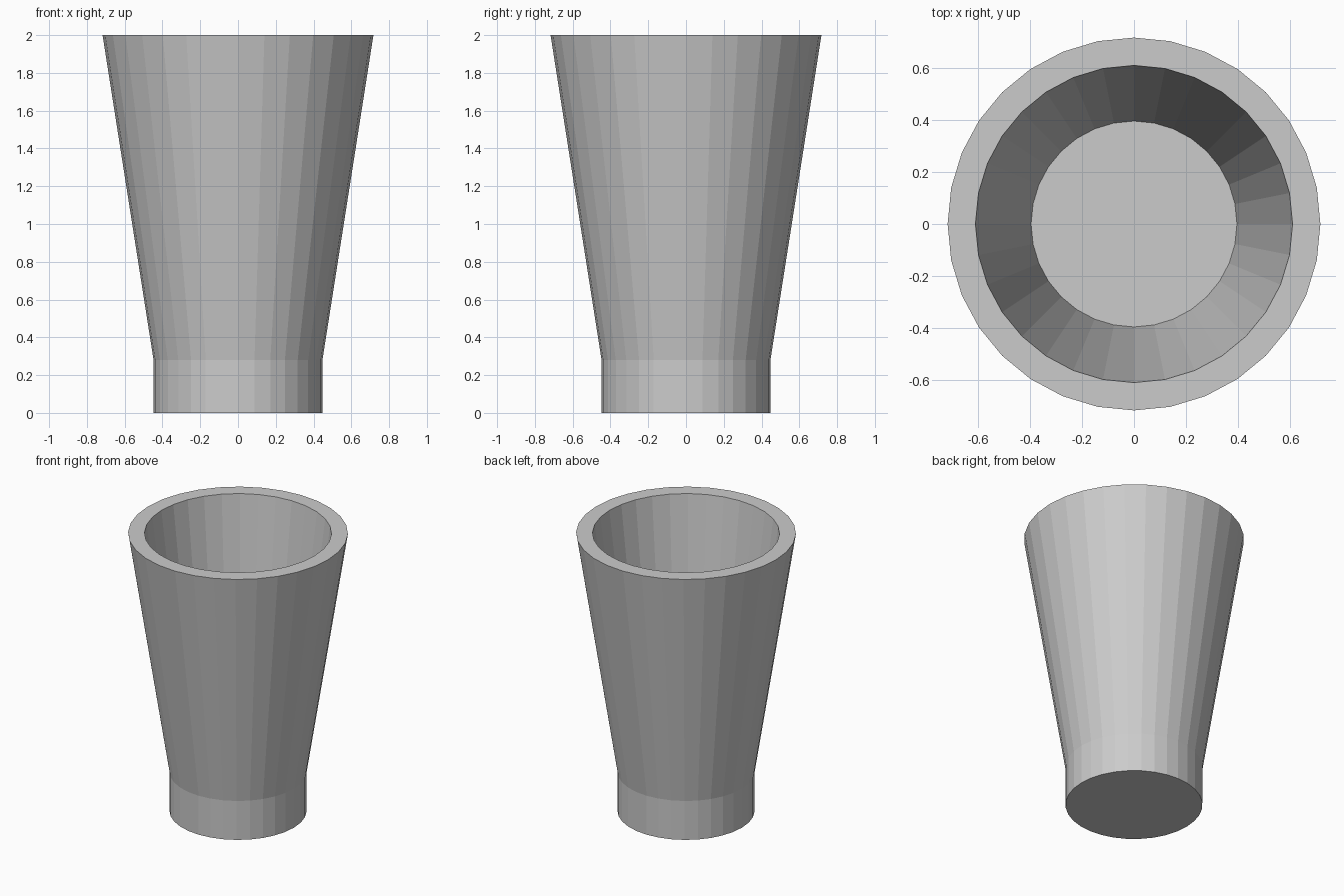
import bpy, bmesh
from math import cos, sin, tau

if "Cube" in bpy.data.objects:
    bpy.data.objects.remove(bpy.data.objects["Cube"])

SIDES = 32


def lathe(name, profile):
    """Spin a (radius, z) profile around z, capping both ends."""
    bm = bmesh.new()
    rings = [[bm.verts.new((r * cos(tau * i / SIDES), r * sin(tau * i / SIDES), z))
              for i in range(SIDES)] for r, z in profile]
    for low, high in zip(rings, rings[1:]):
        for i in range(SIDES):
            j = (i + 1) % SIDES
            bm.faces.new((low[i], low[j], high[j], high[i]))
    bm.faces.new(rings[0][::-1])
    bm.faces.new(rings[-1])
    bmesh.ops.recalc_face_normals(bm, faces=bm.faces)
    mesh = bpy.data.meshes.new(name)
    bm.to_mesh(mesh)
    bm.free()
    obj = bpy.data.objects.new(name, mesh)
    bpy.context.collection.objects.link(obj)
    return obj


# Cup: straight foot, flared wall, flat rim, tapered inside, flat floor
lathe("cup", [(0.447, 0), (0.447, 0.28), (0.717, 2.0), (0.61, 2.0), (0.396, 0.28)])
